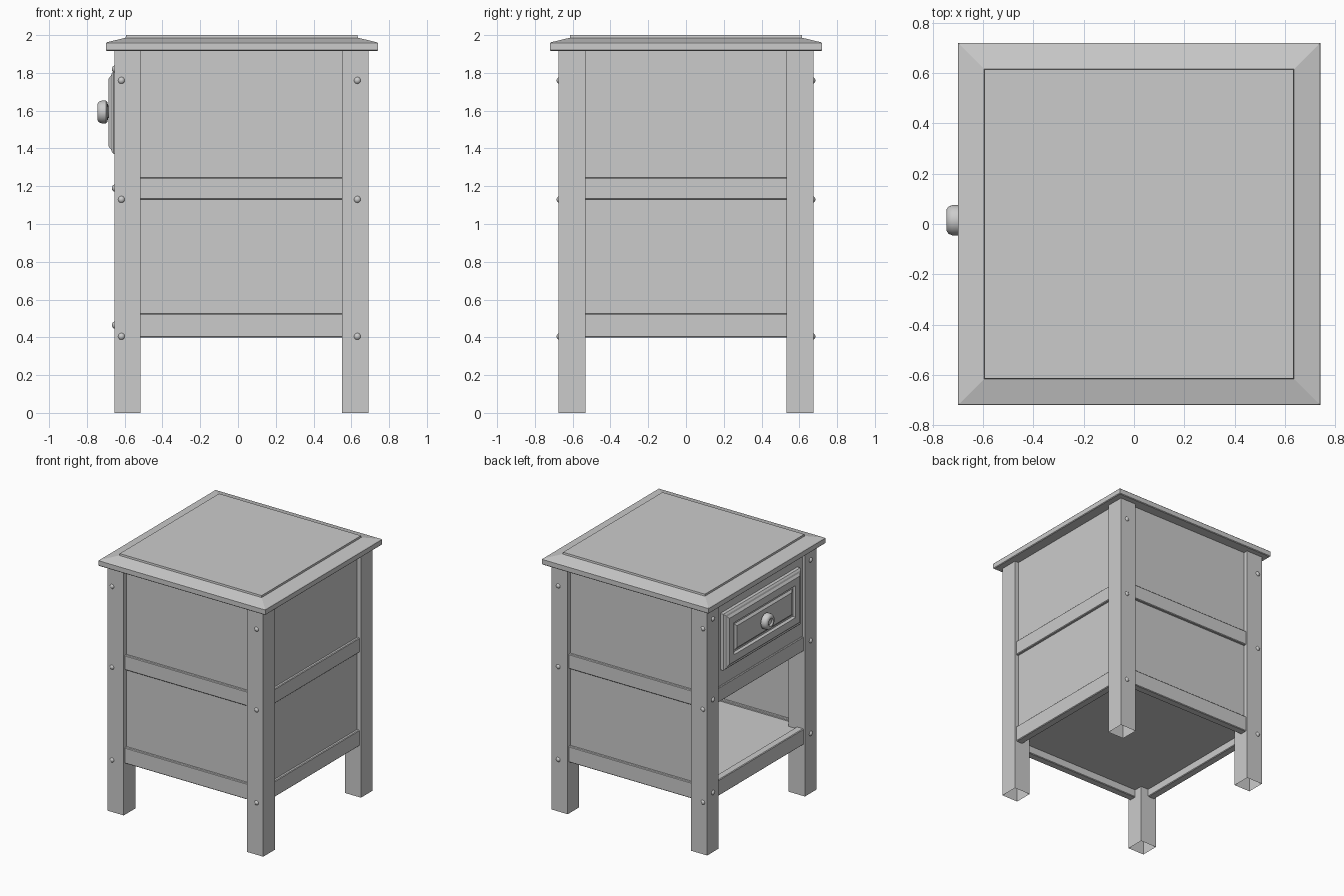
import bpy, bmesh, math
from mathutils import Matrix

if "Cube" in bpy.data.objects:
    bpy.data.objects.remove(bpy.data.objects["Cube"])

CX = 0.018          # cabinet centre in x
LX = (-0.585, 0.62)  # leg centres
LY = (-0.603, 0.603)
IN_X = (-0.52, 0.56)  # inner span between legs
IN_Y = (-0.54, 0.54)


def add_mesh(name, bm, smooth=False):
    bmesh.ops.recalc_face_normals(bm, faces=bm.faces)
    me = bpy.data.meshes.new(name)
    bm.to_mesh(me)
    bm.free()
    ob = bpy.data.objects.new(name, me)
    bpy.context.collection.objects.link(ob)
    if smooth:
        bpy.context.view_layer.objects.active = ob
        ob.select_set(True)
        bpy.ops.object.shade_smooth_by_angle(angle=math.radians(40))
        ob.select_set(False)
    return ob


def box(name, x, y, z, bevel=0, open_bottom=False):
    bm = bmesh.new()
    bmesh.ops.create_cube(bm, size=1)
    for v in bm.verts:
        v.co = [(r[0] + r[1]) / 2 + c * (r[1] - r[0]) for c, r in zip(v.co, (x, y, z))]
    if open_bottom:
        low = [f for f in bm.faces if all(v.co.z < z[0] + 1e-4 for v in f.verts)]
        bmesh.ops.delete(bm, geom=low, context='FACES_ONLY')
    if bevel:
        bmesh.ops.bevel(bm, geom=bm.edges[:], offset=bevel, segments=1, affect='EDGES')
    return add_mesh(name, bm)


def loft(name, loops, smooth=False):
    """Bridge equal-length point loops and cap both ends."""
    bm = bmesh.new()
    rings = [[bm.verts.new(p) for p in lp] for lp in loops]
    n = len(rings[0])
    for a, b in zip(rings, rings[1:]):
        for i in range(n):
            j = (i + 1) % n
            bm.faces.new((a[i], a[j], b[j], b[i]))
    bm.faces.new(rings[0])
    bm.faces.new(rings[-1])
    return add_mesh(name, bm, smooth)


# Table top: slab, sloped border and raised centre
corners = ((-1, -1), (1, -1), (1, 1), (-1, 1))
top_profile = [(0.715, 1.915), (0.72, 1.92), (0.72, 1.957), (0.715, 1.962),
               (0.615, 1.986), (0.613, 2.0)]
loft("table_top", [[(0.02 + sx * h, sy * h, z) for sx, sy in corners] for h, z in top_profile])

# Legs, open underneath
for i, lx in enumerate(LX):
    for j, ly in enumerate(LY):
        box(f"leg_{i}{j}", (lx - 0.07, lx + 0.07), (ly - 0.071, ly + 0.071), (0, 1.918),
            open_bottom=True)

# Closed sides: recessed panels and rails
RAILS = (("lower", 0.40, 0.525), ("middle", 1.13, 1.245))
for name, s in (("front", -1), ("back", 1)):
    box(f"{name}_panel", IN_X, sorted((s * 0.62, s * 0.64)), (0.45, 1.918))
    for r, z0, z1 in RAILS:
        box(f"{name}_{r}_rail", IN_X, sorted((s * 0.60, s * 0.66)), (z0, z1), 0.005)
box("right_panel", (0.637, 0.657), IN_Y, (0.45, 1.918))
for r, z0, z1 in RAILS:
    box(f"right_{r}_rail", (0.617, 0.677), IN_Y, (z0, z1), 0.005)
    box(f"drawer_side_{r}_rail", (-0.642, -0.582), IN_Y, (z0, z1), 0.005)

# Shelf, compartment ceiling and drawer surround
box("shelf", (-0.60, 0.64), (-0.62, 0.62), (0.46, 0.51))
box("compartment_ceiling", (-0.60, 0.64), (-0.62, 0.62), (1.18, 1.21))
box("drawer_surround", (-0.632, -0.60), IN_Y, (1.22, 1.918))

# Drawer front: stepped frame around a fielded panel
DY, DZ = 0.005, 1.59
drawer_profile = [(0, -0.61), (0, -0.658), (0.012, -0.668), (0.025, -0.672), (0.04, -0.685),
                  (0.095, -0.685), (0.105, -0.668), (0.118, -0.668), (0.135, -0.682)]
loft("drawer_front", [[(x, DY + sy * (0.475 - d), DZ + sz * (0.22 - d)) for sy, sz in corners]
                      for d, x in drawer_profile])

# Round knob with a dished face
knob_profile = [(0.035, -0.67), (0.033, -0.688), (0.05, -0.691), (0.06, -0.698), (0.06, -0.722),
                (0.054, -0.737), (0.042, -0.745), (0.03, -0.745), (0.02, -0.735)]
N = 32
loft("drawer_knob", [[(x, 0.015 + r * math.cos(2 * math.pi * k / N),
                       1.593 + r * math.sin(2 * math.pi * k / N)) for k in range(N)]
                     for r, x in knob_profile], smooth=True)

# Domed screw heads on the legs
def screw(name, loc):
    bm = bmesh.new()
    bmesh.ops.create_uvsphere(bm, u_segments=16, v_segments=10, radius=0.02,
                              matrix=Matrix.Translation(loc))
    add_mesh(name, bm, True)


for k in range(3):
    z = (0.405, 1.13, 1.76)[k]
    for s in (-1, 1):
        for x in (-0.617, 0.632):
            screw("leg_screw", (x, s * 0.665, z))
        screw("drawer_side_screw", (-0.648, s * 0.603, z + 0.06))
